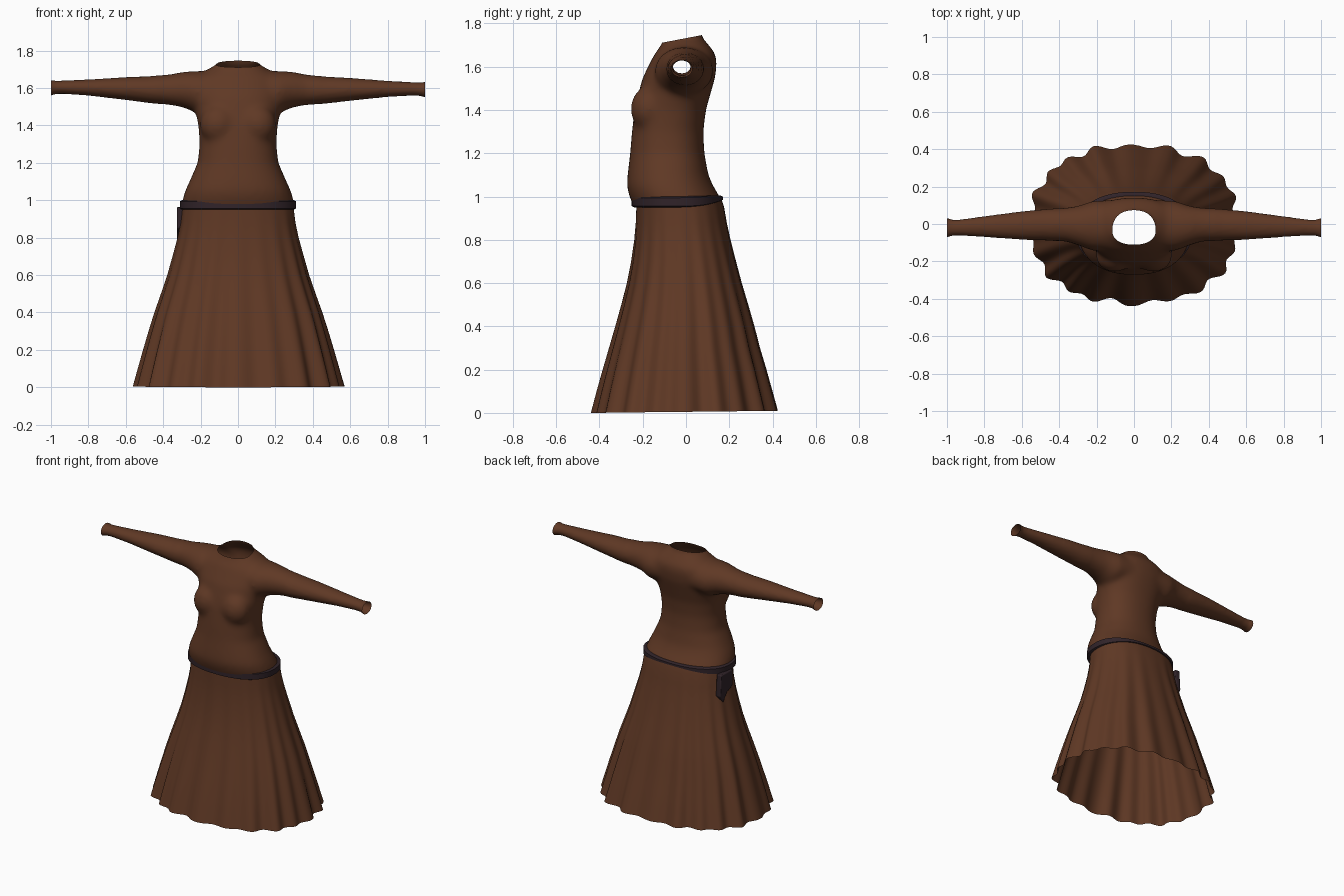
import bpy, bmesh, math
from mathutils import Vector

if "Cube" in bpy.data.objects:
    bpy.data.objects.remove(bpy.data.objects["Cube"])

N = 96


def material(name, rgb):
    m = bpy.data.materials.new(name)
    m.diffuse_color = (*rgb, 1)
    m.use_nodes = True
    m.node_tree.nodes["Principled BSDF"].inputs["Base Color"].default_value = m.diffuse_color
    return m


brown = material("brown cloth", (0.115, 0.040, 0.018))
dark = material("dark leather", (0.030, 0.017, 0.022))


def sup(a, e):
    """Rounded-box cosine and sine."""
    c, s = math.cos(a), math.sin(a)
    return (math.copysign(abs(c) ** (2 / e), c), math.copysign(abs(s) ** (2 / e), s))


def loft(bm, rings, caps=True, loop=False):
    vs = [[bm.verts.new(p) for p in r] for r in rings]
    n = len(vs[0])
    pairs = list(zip(vs, vs[1:])) + ([(vs[-1], vs[0])] if loop else [])
    for a, b in pairs:
        for i in range(n):
            j = (i + 1) % n
            bm.faces.new((a[i], a[j], b[j], b[i]))
    if caps:
        bm.faces.new(vs[0][::-1])
        bm.faces.new(vs[-1])


def make(name, bm, mat, angle=50):
    bmesh.ops.recalc_face_normals(bm, faces=bm.faces)
    me = bpy.data.meshes.new(name)
    bm.to_mesh(me)
    bm.free()
    ob = bpy.data.objects.new(name, me)
    bpy.context.collection.objects.link(ob)
    me.materials.append(mat)
    bpy.ops.object.select_all(action='DESELECT')
    ob.select_set(True)
    bpy.context.view_layer.objects.active = ob
    bpy.ops.object.shade_smooth_by_angle(angle=math.radians(angle))
    return ob


def body_ring(z, hw, front, back, e=2.25, n=N):
    cy, ry = (front + back) / 2, (back - front) / 2
    pts = []
    for i in range(n):
        c, s = sup(2 * math.pi * i / n, e)
        pts.append(Vector((hw * c, cy + ry * s, z)))
    return pts


# Bodice: torso sections (height, half width, front, back)
torso = [(0.93, 0.30, -0.235, 0.175), (0.97, 0.302, -0.248, 0.168), (1.0, 0.298, -0.262, 0.155),
         (1.05, 0.283, -0.274, 0.125), (1.1, 0.26, -0.27, 0.103), (1.2, 0.216, -0.258, 0.085),
         (1.3, 0.205, -0.25, 0.08), (1.4, 0.212, -0.238, 0.092), (1.47, 0.226, -0.222, 0.112),
         (1.55, 0.24, -0.2, 0.135), (1.62, 0.24, -0.165, 0.143), (1.66, 0.22, -0.145, 0.136),
         (1.695, 0.17, -0.117, 0.11), (1.73, 0.108, -0.103, 0.078), (1.78, 0.098, -0.1, 0.065)]
bm = bmesh.new()
loft(bm, [body_ring(*t) for t in torso])

# Sleeves: sections (distance out, bottom, top, front, back)
arm = [(0.10, 1.48, 1.69, -0.14, 0.13), (0.22, 1.465, 1.692, -0.145, 0.125),
       (0.29, 1.495, 1.688, -0.118, 0.10), (0.36, 1.508, 1.674, -0.096, 0.088),
       (0.47, 1.518, 1.662, -0.088, 0.08), (0.6, 1.534, 1.656, -0.084, 0.068),
       (0.8, 1.556, 1.642, -0.07, 0.042), (0.93, 1.564, 1.636, -0.062, 0.024),
       (0.975, 1.563, 1.634, -0.063, 0.024), (1.0, 1.554, 1.638, -0.074, 0.034),
       (1.03, 1.55, 1.64, -0.076, 0.036)]
for side in (-1, 1):
    rings = []
    for x, b, t, f, k in arm:
        lift = -0.005 * side * max(0, x - 0.3) / 0.7
        rings.append([Vector((side * x, (f + k) / 2 + (k - f) / 2 * math.cos(a),
                              (b + t) / 2 + lift + (t - b) / 2 * math.sin(a)))
                      for a in (2 * math.pi * i / 48 for i in range(48))])
    loft(bm, rings)
    # Bust
    r = bmesh.ops.create_uvsphere(bm, u_segments=24, v_segments=16, radius=0.1)
    for v in r['verts']:
        v.co = Vector((v.co.x + side * 0.105, v.co.y * 0.85 - 0.172, v.co.z * 1.05 + 1.405))
bodice = make("bodice", bm, brown)

# Fuse the bodice, soften the joins
mod = bodice.modifiers.new("fuse", 'REMESH')
mod.mode = 'VOXEL'
mod.voxel_size = 0.012
bpy.ops.object.modifier_apply(modifier=mod.name)
bm = bmesh.new()
bm.from_mesh(bodice.data)
for _ in range(12):
    bmesh.ops.smooth_vert(bm, verts=[v for v in bm.verts if abs(v.co.x) < 0.42 and v.co.z < 1.71],
                          factor=0.5, use_axis_x=True, use_axis_y=True, use_axis_z=True)
for _ in range(2):
    bmesh.ops.smooth_vert(bm, verts=bm.verts, factor=0.5,
                          use_axis_x=True, use_axis_y=True, use_axis_z=True)
# Open the neck, cuffs and waist
for co, no in [((0, -0.1, 1.713), (0, -0.19, 1)), ((1, 0, 0), (1, 0, 0)),
               ((-1, 0, 0), (-1, 0, 0)), ((0, 0, 0.965), (0, 0, -1))]:
    bmesh.ops.bisect_plane(bm, geom=bm.verts[:] + bm.edges[:] + bm.faces[:],
                           plane_co=co, plane_no=no, clear_outer=True)
bm.to_mesh(bodice.data)
bm.free()
bpy.ops.object.shade_smooth_by_angle(angle=math.radians(60))

# Skirt: flared sections with pleats deepening toward the hem
skirt = [(0.985, 0.292, -0.228, 0.165), (0.95, 0.298, -0.229, 0.176), (0.88, 0.306, -0.231, 0.188),
         (0.8, 0.322, -0.237, 0.205), (0.7, 0.348, -0.25, 0.23), (0.6, 0.375, -0.268, 0.256),
         (0.5, 0.408, -0.292, 0.285), (0.4, 0.442, -0.318, 0.313), (0.3, 0.472, -0.345, 0.338),
         (0.2, 0.5, -0.372, 0.367), (0.1, 0.527, -0.398, 0.394), (0.0, 0.552, -0.422, 0.418)]
bm = bmesh.new()
rings = []
for s in skirt:
    ring = body_ring(*s, e=2.3, n=192)
    depth = (1 - s[0]) ** 1.3
    for i, p in enumerate(ring):
        a = 2 * math.pi * i / 192
        wave = 0.014 * math.cos(20 * a + 0.6 * math.sin(3 * a)) + 0.007 * math.cos(13 * a + 1)
        out = Vector((p.x, p.y, 0)).normalized()
        p += out * wave * depth
        if s[0] == 0:
            p.z = 0.005 + 0.005 * math.sin(a)
    rings.append(ring)
loft(bm, rings, caps=False)
make("skirt", bm, brown, 70)

# Belt: band sinking into the cloth at the back
bm = bmesh.new()
rings = []
for i in range(N):
    a = 2 * math.pi * i / N
    c, s = sup(a, 2.3)
    back = max(0, s)
    low, high = 0.95 + 0.03 * back ** 3, 1.0 + 0.005 * back
    section = [(0.0, low), (0.012, low + 0.006), (0.012, high - 0.006),
               (0.0, high), (-0.012, high), (-0.012, low)]
    rings.append([Vector(((0.298 + o) * c, -0.04 + (0.2 + o) * s, z)) for o, z in section])
loft(bm, rings, caps=False, loop=True)
make("belt", bm, dark, 40)

# Hip pouch: outline in depth and height, extruded sideways
outline = [(-0.05, 0.96), (0.08, 0.965), (0.09, 0.82), (0.055, 0.77),
           (0.015, 0.825), (-0.045, 0.85)]
bm = bmesh.new()
loft(bm, [[Vector((x, y, z)) for y, z in outline] for x in (-0.326, -0.29)])
pouch = make("hip_pouch", bm, dark, 40)
bev = pouch.modifiers.new("soft edge", 'BEVEL')
bev.width = 0.006
bev.segments = 2
